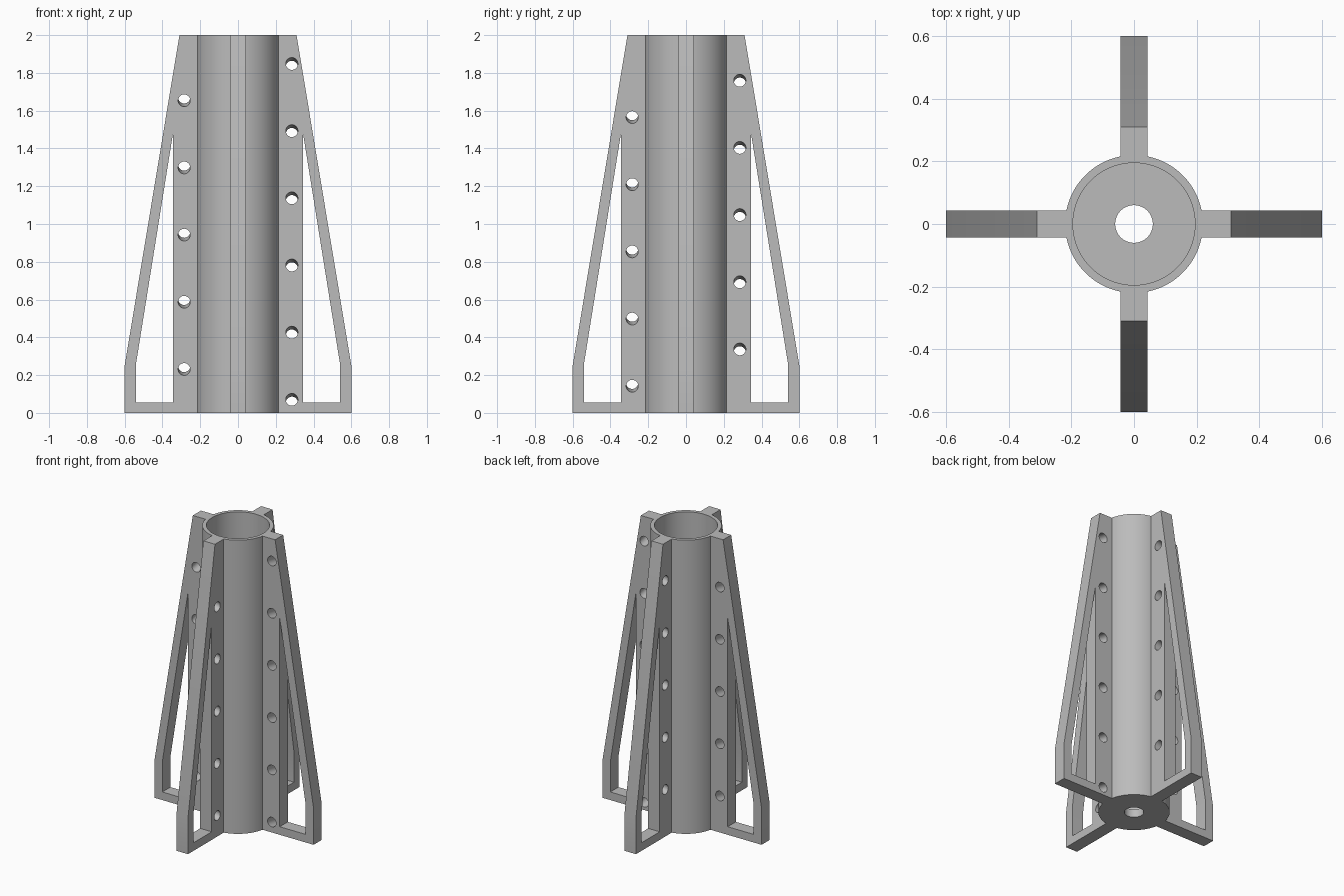
import bpy, bmesh, math
from mathutils import Matrix

cube = bpy.data.objects.get("Cube")
if cube:
    bpy.data.objects.remove(cube, do_unlink=True)

HEIGHT, HALF = 2.0, 0.0435          # tower height, half fin thickness
HOLE_RADIUS, HOLE_REACH = 0.032, 0.285
RISE = 0.0889                       # climb of the hole spiral per quarter turn
TILT = math.atan(RISE / (HOLE_REACH * math.pi / 2))

grey = bpy.data.materials.new("plain grey")
grey.use_nodes = True
COLOUR = (0.5, 0.5, 0.5, 1)
grey.diffuse_color = COLOUR
grey.node_tree.nodes["Principled BSDF"].inputs["Base Color"].default_value = COLOUR


def make_object(name, bm):
    bmesh.ops.recalc_face_normals(bm, faces=bm.faces)
    mesh = bpy.data.meshes.new(name)
    bm.to_mesh(mesh)
    bm.free()
    mesh.materials.append(grey)
    obj = bpy.data.objects.new(name, mesh)
    bpy.context.collection.objects.link(obj)
    return obj


def smooth(obj):
    bpy.ops.object.select_all(action='DESELECT')
    obj.select_set(True)
    bpy.context.view_layer.objects.active = obj
    bpy.ops.object.shade_smooth_by_angle(angle=math.radians(30))


def lathe(name, profile, segments):
    """Spin a closed (radius, height) profile around z."""
    bm = bmesh.new()
    rings = []
    for i in range(segments):
        a = 2 * math.pi * i / segments
        rings.append([bm.verts.new((r * math.cos(a), r * math.sin(a), z))
                      for r, z in profile])
    n = len(profile)
    for i, ring in enumerate(rings):
        after = rings[(i + 1) % segments]
        for j in range(n):
            k = (j + 1) % n
            bm.faces.new((ring[j], after[j], after[k], ring[k]))
    return make_object(name, bm)


def slab(name, outline):
    """Extrude an (x, z) outline through the fin thickness."""
    bm = bmesh.new()
    face = bm.faces.new([bm.verts.new((x, -HALF, z)) for x, z in outline])
    new = bmesh.ops.extrude_face_region(bm, geom=[face])["geom"]
    bmesh.ops.translate(bm, vec=(0, 2 * HALF, 0),
                        verts=[v for v in new if isinstance(v, bmesh.types.BMVert)])
    return make_object(name, bm)


def hole_cutter(name, heights):
    """Tilted pegs that follow the rising spiral."""
    bm = bmesh.new()
    for z in heights:
        place = (Matrix.Translation((HOLE_REACH, 0, z))
                 @ Matrix.Rotation(math.pi / 2 - TILT, 4, 'X'))
        bmesh.ops.create_cone(bm, cap_ends=True, segments=32, radius1=HOLE_RADIUS,
                              radius2=HOLE_RADIUS, depth=0.3, matrix=place)
    return make_object(name, bm)


# Hollow tube with a floor pierced by a centre hole
tube = lathe("tube", [(0.06, 0), (0.22, 0), (0.22, HEIGHT), (0.195, HEIGHT),
                      (0.195, 0.055), (0.06, 0.055)], 96)
smooth(tube)

# Fin outline: solid strip by the tube, with an open frame outside it
outline = [(0.214, 0), (0.6, 0), (0.6, 0.25), (0.31, HEIGHT), (0.214, HEIGHT)]
window = [(0.345, 0.055), (0.54, 0.055), (0.54, 0.26), (0.345, 1.475)]

# Four fins, each with its turn of the spiral of holes
fins = [("left_fin", 0, 0, 6), ("front_fin", 3, 1, 5),
        ("right_fin", 2, 2, 5), ("back_fin", 1, 3, 5)]
for name, quarter, step, count in fins:
    fin = slab(name, outline)
    opening = slab(name + "_window_cutter", window)
    opening.scale.y = 2
    pegs = hole_cutter(name + "_hole_cutter",
                       [0.062 + RISE * (step + 4 * i) for i in range(count)])
    for cutter in (opening, pegs):
        cut = fin.modifiers.new("cut", 'BOOLEAN')
        cut.operation = 'DIFFERENCE'
        cut.solver = 'EXACT'
        cut.object = cutter
    # Apply the cuts, then drop the cutters
    bpy.context.view_layer.update()
    evaluated = fin.evaluated_get(bpy.context.evaluated_depsgraph_get())
    mesh = bpy.data.meshes.new_from_object(evaluated)
    fin.modifiers.clear()
    fin.data = mesh
    for cutter in (opening, pegs):
        bpy.data.objects.remove(cutter, do_unlink=True)
    smooth(fin)
    fin.rotation_euler.z = quarter * math.pi / 2
